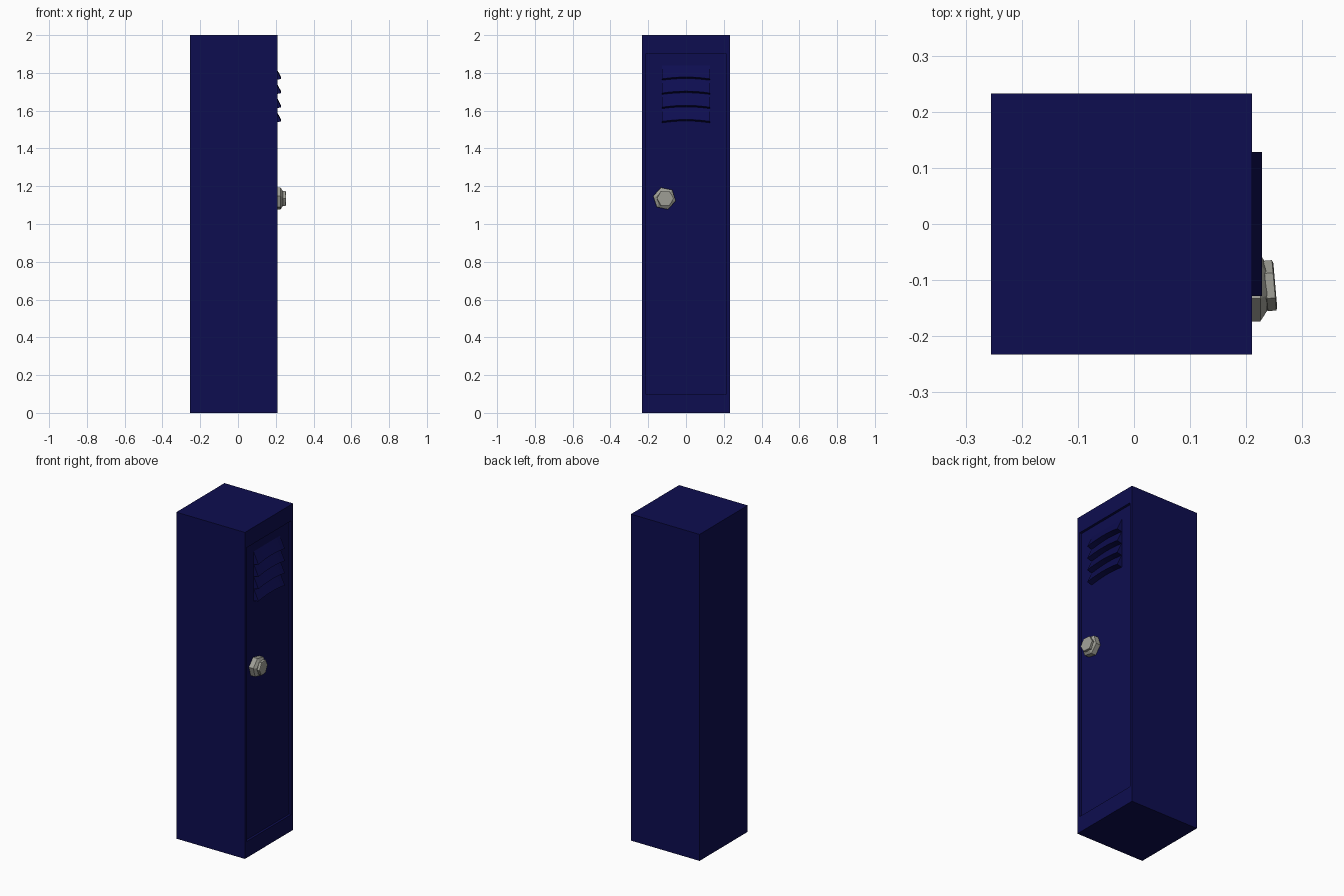
import bpy, bmesh
from math import radians, cos, sin, tau
from mathutils import Matrix, Vector

cube = bpy.data.objects.get("Cube")
if cube:
    bpy.data.objects.remove(cube, do_unlink=True)


def material(name, rgb):
    m = bpy.data.materials.new(name)
    m.use_nodes = True
    m.diffuse_color = (*rgb, 1)
    m.node_tree.nodes["Principled BSDF"].inputs["Base Color"].default_value = (*rgb, 1)
    return m


navy = material("navy paint", (0.004, 0.004, 0.08))
steel = material("warm grey steel", (0.35, 0.35, 0.31))


def finish(name, bm, mat):
    bmesh.ops.recalc_face_normals(bm, faces=bm.faces)
    me = bpy.data.meshes.new(name)
    bm.to_mesh(me)
    bm.free()
    me.materials.append(mat)
    ob = bpy.data.objects.new(name, me)
    bpy.context.collection.objects.link(ob)
    return ob


def loft(name, rings, mat):
    """Skin equal-length rings of points and cap both ends."""
    bm = bmesh.new()
    rows = [[bm.verts.new(p) for p in ring] for ring in rings]
    n = len(rows[0])
    for a, b in zip(rows, rows[1:]):
        for i in range(n):
            j = (i + 1) % n
            bm.faces.new((a[i], a[j], b[j], b[i]))
    bm.faces.new(rows[0])
    bm.faces.new(rows[-1])
    return finish(name, bm, mat)


# Cabinet with a shallow recessed door panel
BACK, FRONT, HALF, HEIGHT = -0.255, 0.21, 0.233, 2.0
DOOR = FRONT - 0.015
bm = bmesh.new()
bmesh.ops.create_cube(bm, size=1, matrix=Matrix.Translation(((BACK + FRONT) / 2, 0, HEIGHT / 2))
                      @ Matrix.Diagonal((FRONT - BACK, HALF * 2, HEIGHT, 1)))
door = max(bm.faces, key=lambda f: f.calc_center_median().x)
bmesh.ops.inset_region(bm, faces=[door], thickness=0.025)
for v in door.verts:
    v.co.z = 0.1 if v.co.z < 1 else 1.9
inner = bmesh.ops.extrude_discrete_faces(bm, faces=[door])["faces"][0]
for v in inner.verts:
    v.co.x = DOOR
finish("locker_cabinet", bm, navy)

# Louvres: wedges with an arched lower lip
for k in range(4):
    z = 1.543 + 0.075 * k
    rings = []
    for i in range(9):
        t = i / 4 - 1
        arch = 0.01 * (1 - t * t)
        rings.append([(DOOR - 0.002, 0.128 * t, z + 0.075),
                      (0.228, 0.128 * t, z + arch),
                      (DOOR - 0.002, 0.128 * t, z - 0.008 + arch)])
    loft(f"door_louvre_{k + 1}", rings, navy)


# Six-sided latch: flange, neck and slightly tilted knob
def hex_turned(name, profile, spin, tilt):
    turn = Matrix.Rotation(radians(tilt), 3, "Z")
    centre = Vector((DOOR, -0.114, 1.135))
    rings = [[centre + turn @ Vector((x, r * cos(tau * i / 6 + spin), r * sin(tau * i / 6 + spin)))
              for i in range(6)] for x, r in profile]
    return loft(name, rings, steel)


hex_turned("latch_flange", [(-0.005, 0.061), (0.03, 0.061), (0.042, 0.042)], radians(-12), 0)
hex_turned("latch_knob", [(0.03, 0.036), (0.04, 0.045), (0.055, 0.045), (0.057, 0.039)], 0, 5)
